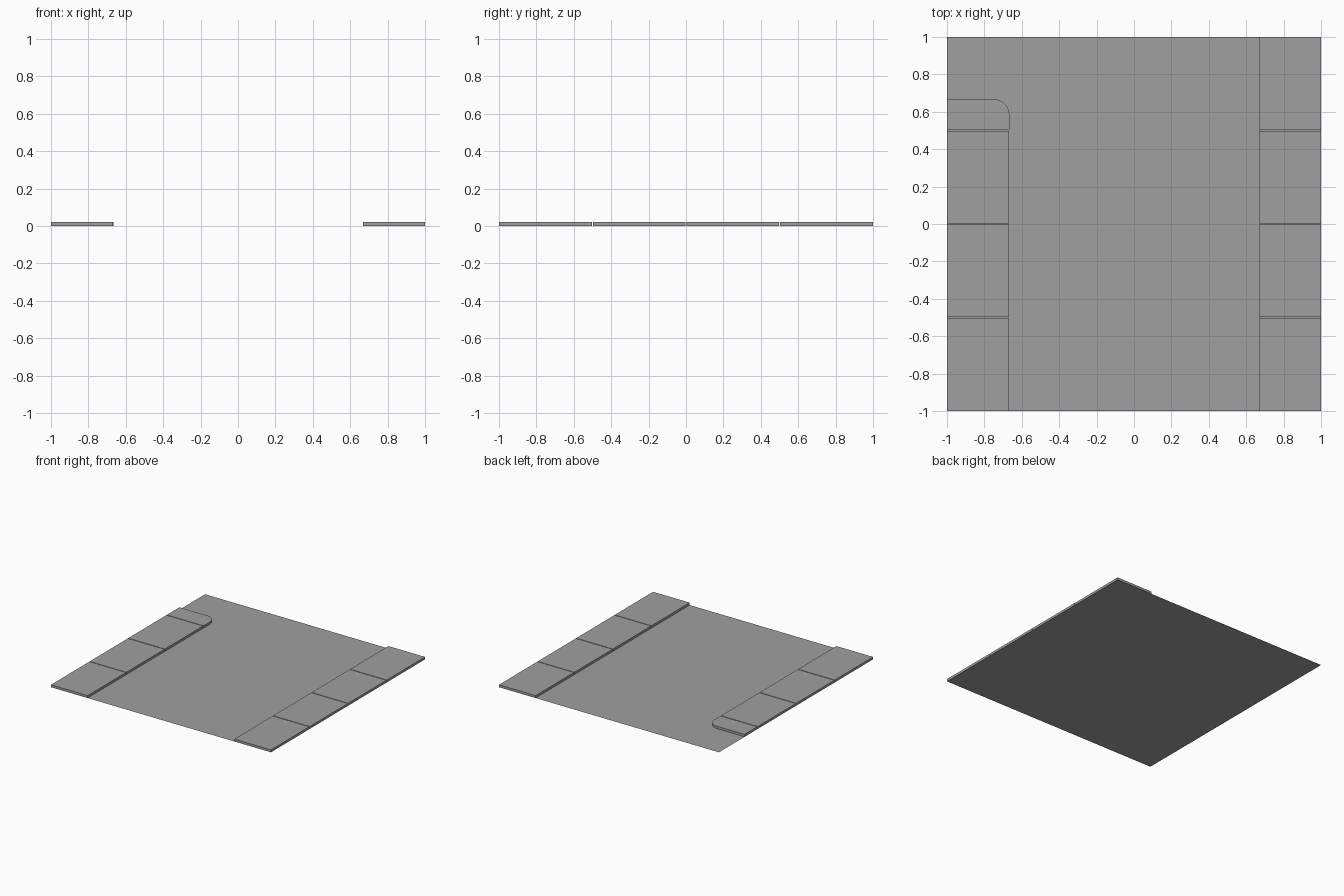
import bpy, bmesh, math

cube = bpy.data.objects.get("Cube")
if cube:
    bpy.data.objects.remove(cube, do_unlink=True)

HEIGHT = 0.02               # pavement height
GAP = 0.003                 # half width of a joint
KERB, INNER, EDGE = 0.667, 0.70, 0.967
END, END_INNER = 0.667, 0.633   # where the short pavement stops
CX, CY = 0.75, 0.583        # centre of its rounded corner

grey = bpy.data.materials.new("concrete grey")
grey.use_nodes = True
colour = (0.35, 0.35, 0.35, 1)
grey.diffuse_color = colour
grey.node_tree.nodes["Principled BSDF"].inputs["Base Color"].default_value = colour


def prism(name, outline, height):
    """Extrude a flat outline upward, leaving the hidden underside open."""
    bm = bmesh.new()
    face = bm.faces.new([bm.verts.new((x, y, 0)) for x, y in outline])
    face.normal_update()
    if face.normal.z < 0:
        face.normal_flip()
    if height:
        result = bmesh.ops.extrude_face_region(bm, geom=[face], use_keep_orig=False)
        for v in result["geom"]:
            if isinstance(v, bmesh.types.BMVert):
                v.co.z = height
        bottom = [f for f in bm.faces if all(v.co.z < height / 2 for v in f.verts)]
        bmesh.ops.delete(bm, geom=bottom, context='FACES_ONLY')
        bmesh.ops.recalc_face_normals(bm, faces=bm.faces[:])
        top = max(bm.faces, key=lambda f: f.calc_center_median().z)
        if top.normal.z < 0:
            bmesh.ops.reverse_faces(bm, faces=bm.faces[:])
    mesh = bpy.data.meshes.new(name)
    bm.to_mesh(mesh)
    bm.free()
    mesh.materials.append(grey)
    obj = bpy.data.objects.new(name, mesh)
    bpy.context.collection.objects.link(obj)
    return obj


def box(x0, x1, y0, y1):
    return [(x0, y0), (x1, y0), (x1, y1), (x0, y1)]


def corner(radius, steps=8):
    """Quarter turn from the road side to the end of the short pavement."""
    angles = [math.pi / 2 * i / steps for i in range(steps + 1)]
    return [(-CX + radius * math.cos(a), CY + radius * math.sin(a)) for a in angles]


def bay(side, label, y0, y1):
    """One straight length: kerb, paving slab and back edging."""
    strips = (("kerb", KERB, INNER), ("slab", INNER, EDGE), ("edging", EDGE, 1))
    for part, a, b in strips:
        prism(f"{label}_{part}", box(side * a, side * b, y0, y1), HEIGHT)


# Road surface
prism("road", box(-1, 1, -1, 1), 0)

# Straight pavement bays: four on the left, three on the right
for side, label, count in ((1, "left", 4), (-1, "right", 3)):
    for i in range(count):
        y0, y1 = -1 + i / 2, -0.5 + i / 2
        bay(side, f"{label}_bay_{i + 1}",
            y0 + (GAP if i else 0), y1 - (GAP if i < 3 else 0))

# Rounded end of the right pavement
start = 0.5 + GAP
outer, inner = corner(END - CY), corner(END_INNER - CY)
prism("right_end_kerb",
      [(-KERB, start)] + outer + [(-EDGE, END), (-EDGE, END_INNER)]
      + inner[::-1] + [(-INNER, start)], HEIGHT)
prism("right_end_slab",
      [(-INNER, start)] + inner + [(-EDGE, END_INNER), (-EDGE, start)], HEIGHT)
prism("right_end_edging", box(-1, -EDGE, start, END), HEIGHT)
